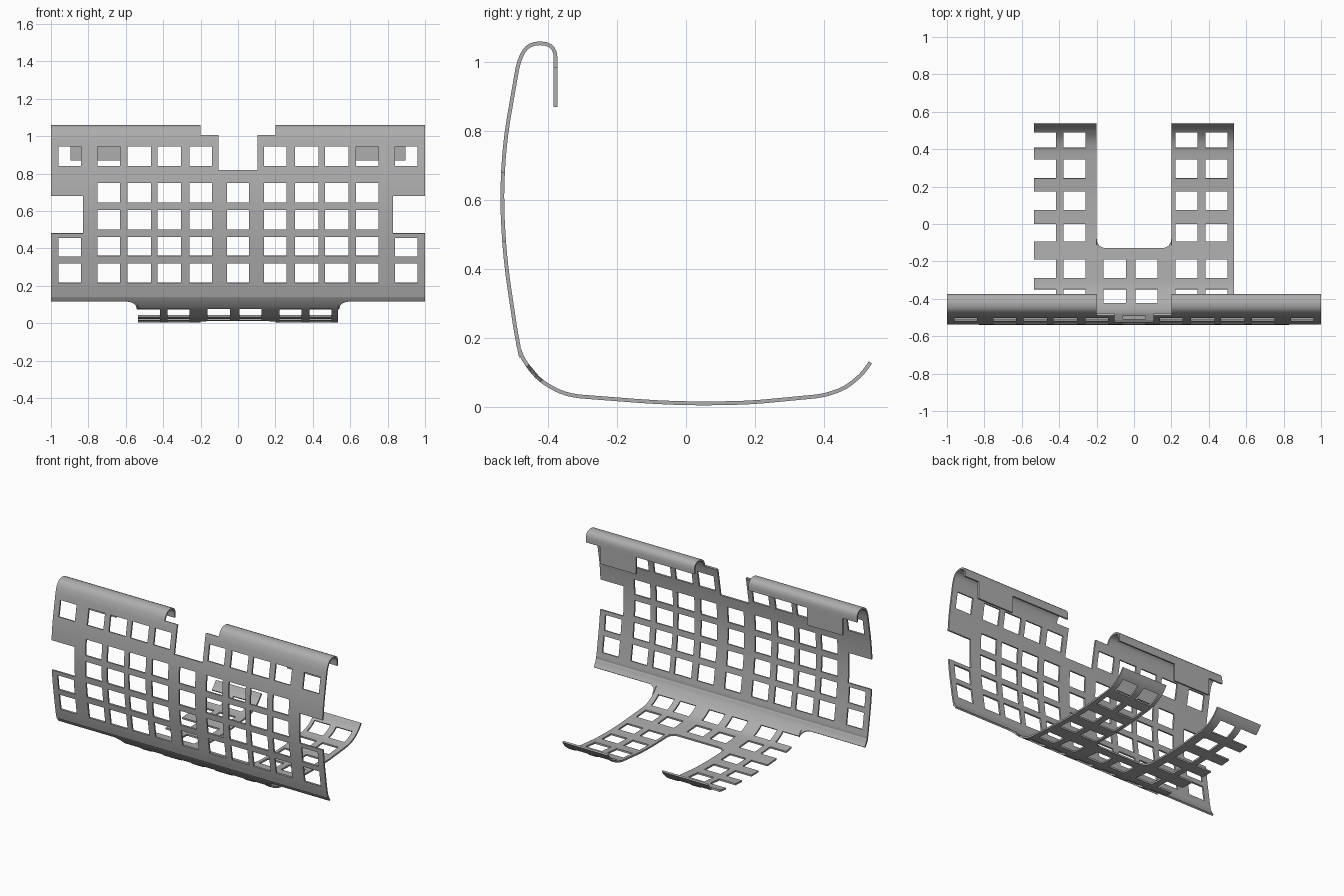
import bpy, bmesh, math
from mathutils import Vector

cube = bpy.data.objects.get("Cube")
if cube:
    bpy.data.objects.remove(cube)

metal = bpy.data.materials.new("grey metal")
metal.use_nodes = True
metal.diffuse_color = (0.42, 0.42, 0.42, 1)
metal.node_tree.nodes["Principled BSDF"].inputs["Base Color"].default_value = (0.42, 0.42, 0.42, 1)

# Bent side profile, from hook lip to arm tips: y, z, rounding setback
CORNERS = [(-.373, .87, 0), (-.373, 1.06, .05), (-.465, 1.06, .04), (-.492, 1.0, .025),
           (-.532, .77, .08), (-.541, .6, .08), (-.53, .42, .08), (-.497, .2, .05),
           (-.485, .145, .03), (-.435, .075, .04), (-.36, .032, .035), (-.31, .024, .012),
           (0, 0, .15), (.2, .007, .04), (.4, .026, .03), (.465, .048, .03),
           (.515, .09, .02), (.54, .125, 0)]


def rounded_path(corners, steps=5):
    pts = [Vector(c[:2]) for c in corners]
    path = [pts[0]]
    for i in range(1, len(pts) - 1):
        p, d = pts[i], corners[i][2]
        a = p + (pts[i - 1] - p).normalized() * d
        b = p + (pts[i + 1] - p).normalized() * d
        for k in range(steps + 1):
            u = k / steps
            path.append(a * (1 - u) ** 2 + p * 2 * u * (1 - u) + b * u * u)
    return path + [pts[-1]]


path = rounded_path(CORNERS)
dist = [0.0]
for a, b in zip(path, path[1:]):
    dist.append(dist[-1] + (b - a).length)
apex = max(range(len(path)), key=lambda i: path[i].y)
base = min(range(len(path)), key=lambda i: path[i].x)


def locate(axis, value, start):
    """Distance along the profile where it reaches a coordinate."""
    for i in range(start, len(path) - 1):
        a, b = path[i][axis], path[i + 1][axis]
        if a != b and min(a, b) <= value <= max(a, b):
            return dist[i] + (dist[i + 1] - dist[i]) * (value - a) / (b - a)
    return dist[-1]


def lip(z): return locate(1, z, 0)
def wall(z): return locate(1, z, apex + 1)
def floor(y): return locate(0, y, base)


def bend(x, t):
    for i in range(len(path) - 1):
        if t <= dist[i + 1] or i == len(path) - 2:
            u = (t - dist[i]) / max(dist[i + 1] - dist[i], 1e-9)
            p = path[i].lerp(path[i + 1], u)
            return (x, p.x, p.y)


END = dist[-1]
cuts = []  # x from, x to, distance from, distance to


def cut(x0, x1, t0, t1, mirror=False):
    cuts.append((x0, x1, min(t0, t1), max(t0, t1)))
    if mirror:
        cuts.append((-x1, -x0, min(t0, t1), max(t0, t1)))


# Hook lip outline and top notch
cut(.2, .63, 0, lip(.985), True)
cut(.895, 1, 0, lip(.985), True)
cut(-.2, .2, 0, wall(1.005))
cut(-.105, .105, 0, wall(.82))
# Side notches
cut(.83, 1, wall(.68), wall(.48), True)
# Wall windows
COLS = [(.14, .26), (.305, .43), (.465, .59), (.63, .75)]
ROWS = [(.945, .84), (.75, .645), (.605, .5), (.46, .36), (.32, .215)]
for r, (z0, z1) in enumerate(ROWS):
    for x0, x1 in COLS:
        cut(x0, x1, wall(z0), wall(z1), True)
    if r > 0:
        cut(-.06, .06, wall(z0), wall(z1))
    if r in (0, 3, 4):
        cut(.84, .96, wall(z0 - .005 * (r == 3)), wall(z1 - .005 * (r == 3)), True)
# Floor outline: narrow base and gap between the arms
SHOULDER, GAP = wall(.115), floor(-.13)
cut(.535, 1, SHOULDER, END, True)
cut(-.2, .2, GAP, END)
# Floor windows, slightly off centre
MID = -.018
for y0, y1 in [(.41, .495), (.245, .345), (.075, .175), (-.095, 0), (-.29, -.19), (-.43, -.35)]:
    for x0, x1 in [(.026, .144), (.24, .358), (.4, .518)]:
        if x0 < .2 and y1 > -.13:
            continue
        for s in (1, -1):
            xa, xb = sorted((MID + s * x0, MID + s * x1))
            cut(xa, xb, floor(y0), floor(y1))


def breaks(edges, extra, gap):
    out = []
    for v in sorted(edges):
        if not out or v - out[-1] > 1e-4:
            out.append(v)
    out += [v for v in extra if all(abs(v - e) > gap for e in out)]
    return sorted(out)


xs = breaks([-1, 1] + [v for c in cuts for v in c[:2]], [], 0)
ts = breaks([0, END] + [v for c in cuts for v in c[2:]], dist, .004)

# Sheet: grid cells outside every cut, wrapped on the profile
bm = bmesh.new()
verts = {}


def vert(x, t):
    key = (round(x, 4), round(t, 4))
    if key not in verts:
        verts[key] = bm.verts.new(bend(x, t))
    return verts[key]


for x0, x1 in zip(xs, xs[1:]):
    for t0, t1 in zip(ts, ts[1:]):
        x, t = (x0 + x1) / 2, (t0 + t1) / 2
        if not any(c[0] < x < c[1] and c[2] < t < c[3] for c in cuts):
            bm.faces.new([vert(x0, t0), vert(x0, t1), vert(x1, t1), vert(x1, t0)])


# Rounded inside corners
def fillet(x, t, sx, r, steps=6):
    arc = []
    for k in range(steps + 1):
        a = k / steps * math.pi / 2
        arc.append((x + sx * r * (1 - math.sin(a)), t + r * (1 - math.cos(a))))
    corner = (x, t)
    for p, q in zip(arc, arc[1:]):
        tri = [corner, p, q] if sx < 0 else [corner, q, p]
        face = bm.faces.new([bm.verts.new(bend(*v)) for v in tri])
        face.normal_update()
        outward = Vector((0, -.5, -1))
        if face.normal.dot(outward) < 0:
            face.normal_flip()


for s in (1, -1):
    fillet(s * .535, SHOULDER, s, .06)
    fillet(s * .2, GAP, -s, .05)

mesh = bpy.data.meshes.new("perforated_bent_sheet")
bm.to_mesh(mesh)
bm.free()
mesh.materials.append(metal)
sheet = bpy.data.objects.new("perforated_bent_sheet", mesh)
bpy.context.collection.objects.link(sheet)
thick = sheet.modifiers.new("thickness", "SOLIDIFY")
thick.thickness = .011
thick.offset = -1

bpy.context.view_layer.objects.active = sheet
sheet.select_set(True)
bpy.ops.object.modifier_apply(modifier=thick.name)
bpy.ops.object.shade_smooth_by_angle(angle=math.radians(35))
